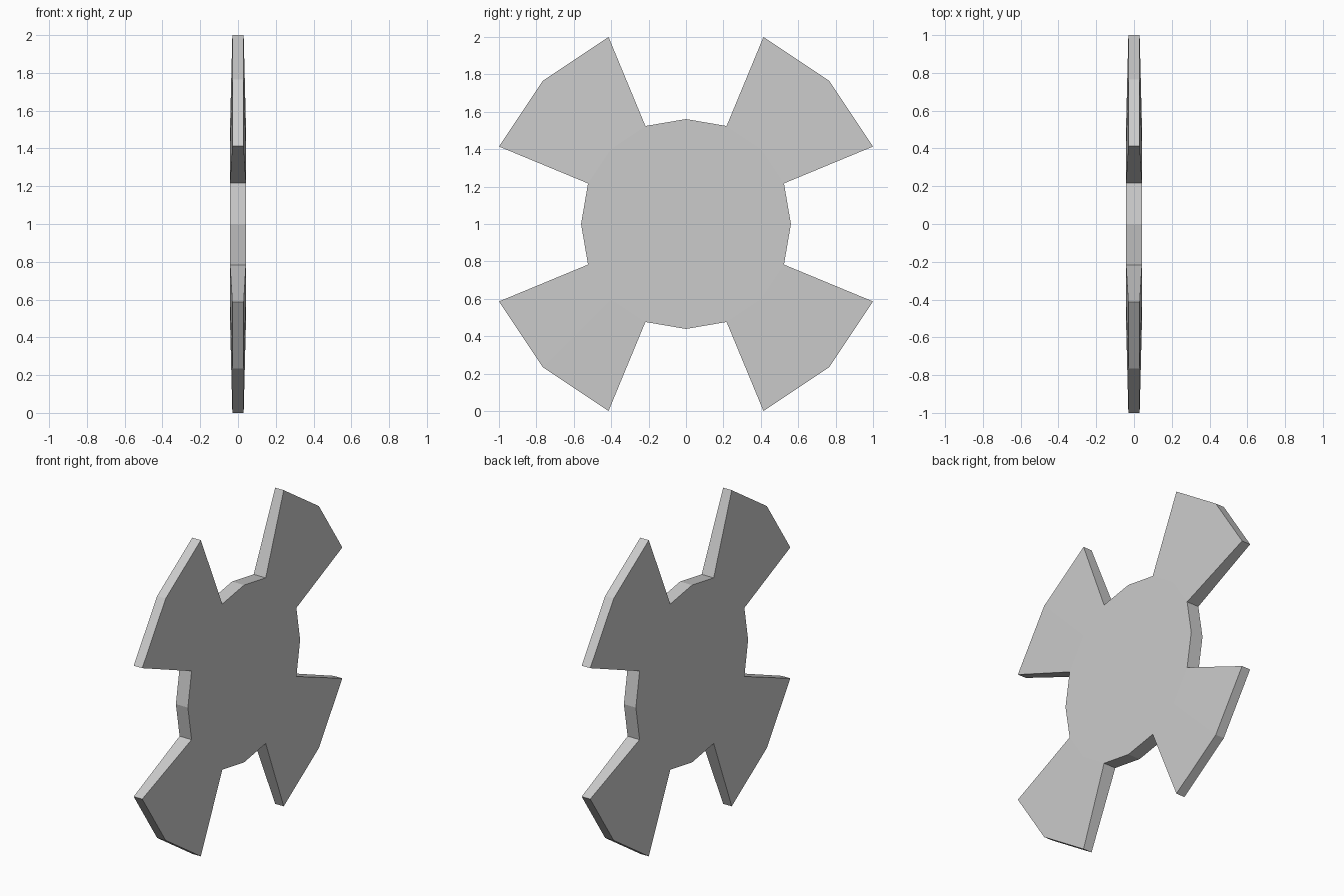
import bpy, bmesh
from math import cos, sin, radians

if "Cube" in bpy.data.objects:
    bpy.data.objects.remove(bpy.data.objects["Cube"])

HUB_R, AXIS_R, TIP_R = 0.567, 0.561, 1.0824
HUB_T, TIP_T = 0.042, 0.030      # half thickness at hub and blade tips
STEP = 22.5

bm = bmesh.new()


def pair(r, i, t):
    """Left and right vertex at ring position i."""
    a = radians(i * STEP)
    y, z = r * cos(a), 1 + r * sin(a)
    return bm.verts.new((-t, y, z)), bm.verts.new((t, y, z))


def wall(p, q):
    bm.faces.new((p[0], q[0], q[1], p[1]))


# Flat sixteen-sided hub
hub = [pair(AXIS_R if i % 4 == 0 else HUB_R, i, HUB_T) for i in range(16)]
for side in (0, 1):
    bm.faces.new([p[side] for p in hub])

for k in range(0, 16, 4):
    # Hub rim in the gap between blades
    wall(hub[k - 1], hub[k])
    wall(hub[k], hub[k + 1])
    # Flared blade, thinner toward its tip
    root = hub[k + 1:k + 4]
    tip = [pair(TIP_R, k + j, TIP_T) for j in (1, 2, 3)]
    for j in (0, 1):
        wall(tip[j], tip[j + 1])
        for side in (0, 1):
            bm.faces.new((root[j][side], tip[j][side],
                          tip[j + 1][side], root[j + 1][side]))
    wall(root[0], tip[0])
    wall(tip[2], root[2])

bmesh.ops.recalc_face_normals(bm, faces=bm.faces)
mesh = bpy.data.meshes.new("four_blade_disc")
bm.to_mesh(mesh)
bm.free()
bpy.context.collection.objects.link(bpy.data.objects.new("four_blade_disc", mesh))
